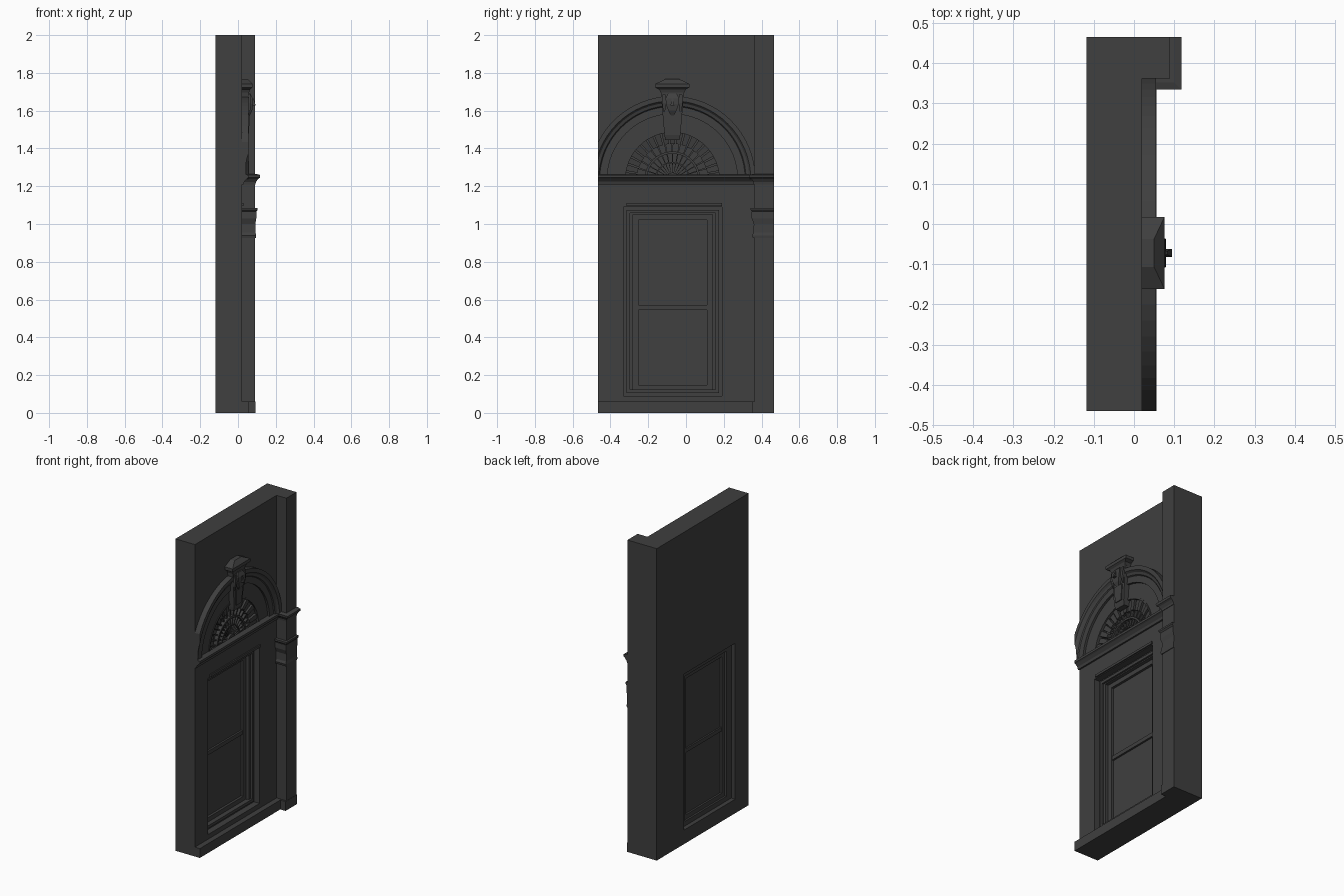
import bpy, bmesh, math
from mathutils import Vector

cube = bpy.data.objects.get("Cube")
if cube:
    bpy.data.objects.remove(cube, do_unlink=True)

stone = bpy.data.materials.new("dark grey stone")
stone.use_nodes = True
stone.diffuse_color = (0.05, 0.05, 0.05, 1)
stone.node_tree.nodes["Principled BSDF"].inputs["Base Color"].default_value = stone.diffuse_color

CY, CZ = -0.072, 1.237      # centre of the arch
WALL = 0.02                 # front plane of the wall
END = 0.465                 # half width of the wall


def finish(name, bm):
    bmesh.ops.recalc_face_normals(bm, faces=bm.faces[:])
    mesh = bpy.data.meshes.new(name)
    bm.to_mesh(mesh)
    bm.free()
    mesh.materials.append(stone)
    ob = bpy.data.objects.new(name, mesh)
    bpy.context.collection.objects.link(ob)
    return ob


def loft(name, rings):
    """Skin a list of equal closed rings and cap both ends."""
    bm = bmesh.new()
    loops = [[bm.verts.new(p) for p in ring] for ring in rings]
    n = len(loops[0])
    for a, b in zip(loops, loops[1:]):
        for i in range(n):
            j = (i + 1) % n
            bm.faces.new((a[i], a[j], b[j], b[i]))
    bm.faces.new(loops[0])
    bm.faces.new(loops[-1])
    return finish(name, bm)


def stack(name, levels):
    """Stack of rectangles: each level is z, x0, x1, y0, y1."""
    return loft(name, [[(a, c, z), (b, c, z), (b, d, z), (a, d, z)]
                       for z, a, b, c, d in levels])


def box(name, x0, x1, y0, y1, z0, z1):
    return stack(name, [(z0, x0, x1, y0, y1), (z1, x0, x1, y0, y1)])


def extrude_y(name, profile, y0, y1):
    return loft(name, [[(x, y, z) for x, z in profile] for y in (y0, y1)])


def sweep(name, profile, a0, a1, n):
    """Turn an (r, x) profile about the arch centre."""
    rings = []
    for i in range(n + 1):
        a = a0 + (a1 - a0) * i / n
        rings.append([(x, CY + r * math.cos(a), CZ + r * math.sin(a)) for r, x in profile])
    return loft(name, rings)


def bar(r0, r1, x0, x1):
    return [(r0, x0), (r1, x0), (r1, x1), (r0, x1)]


def cut(target, cutter):
    mod = target.modifiers.new("cut", "BOOLEAN")
    mod.object = cutter
    mod.operation = "DIFFERENCE"
    mod.solver = "EXACT"
    cutter.hide_render = True
    cutter.hide_viewport = True
    cutter.display_type = "WIRE"


# Wall with window opening, rear opening and lunette recess
wall = box("wall", -0.118, WALL, -END, END, 0, 2)
cut(wall, box("front_opening_cutter", -0.02, 0.1, -0.33, 0.19, 0.09, 1.09))
cut(wall, box("window_cutter", -0.2, 0.1, -0.28, 0.14, 0.12, 1.05))
cut(wall, box("rear_opening_cutter", -0.2, -0.09, -0.33, 0.19, 0.09, 1.09))
lunette = []
for i in range(25):
    a = math.pi * i / 24
    lunette.append((CY + 0.255 * math.cos(a), CZ + 0.255 * math.sin(a)))
cut(wall, loft("lunette_cutter", [[(x, y, z) for y, z in lunette] for x in (-0.02, 0.1)]))


# Window: architrave beads, sash frame, panes and meeting rail
def frame(name, x0, x1, y0, y1, z0, z1, w):
    box(name + "_left", x0, x1, y1 - w, y1, z0, z1)
    box(name + "_right", x0, x1, y0, y0 + w, z0, z1)
    box(name + "_top", x0, x1, y0 + w, y1 - w, z1 - w, z1)
    box(name + "_bottom", x0, x1, y0 + w, y1 - w, z0, z0 + w)


frame("window_bead", -0.03, -0.008, -0.315, 0.175, 0.105, 1.075, 0.018)
frame("sash_frame", -0.078, -0.042, -0.28, 0.14, 0.12, 1.05, 0.028)
box("window_pane", -0.066, -0.058, -0.255, 0.115, 0.145, 1.025)
box("meeting_rail", -0.076, -0.046, -0.255, 0.115, 0.545, 0.57)
box("window_drip", 0.01, 0.028, -0.315, 0.19, 1.095, 1.11)

# Plinth and side pier
box("wall_plinth", WALL, 0.055, -END, 0.36, 0, 0.06)
box("pier", WALL, 0.09, 0.362, END, 0, 2)
box("pier_plinth", WALL, 0.092, 0.35, END, 0, 0.06)

# Cornice along the wall and its return on the pier
extrude_y("wall_cornice",
          [(WALL, 1.21), (0.03, 1.21), (0.034, 1.225), (0.048, 1.24),
           (0.056, 1.245), (0.056, 1.26), (WALL, 1.263)], -END, 0.363)
stack("pier_cornice", [(z, WALL, 0.09 + d, 0.362 - d, END) for z, d in
                       ((1.21, 0.003), (1.222, 0.005), (1.238, 0.016),
                        (1.245, 0.026), (1.26, 0.028), (1.264, 0.01))])

# Pier capital: thin necking over a curved block
stack("capital_block", [(z, WALL, 0.09 + d * 0.5, 0.362 - d, END) for z, d in
                        ((0.925, 0.008), (0.94, 0.012), (0.955, 0.005), (1.0, 0.003),
                         (1.03, 0.014), (1.065, 0.014))])
stack("capital_cap", [(1.065, WALL, 0.097, 0.352, END), (1.075, WALL, 0.104, 0.342, END),
                      (1.086, WALL, 0.104, 0.342, END)])

# Arch moulding, trimmed at the wall edge
arch = sweep("arch_moulding",
             [(0.345, 0.01), (0.345, 0.034), (0.385, 0.034), (0.39, 0.04), (0.405, 0.044),
              (0.415, 0.055), (0.44, 0.055), (0.44, 0.01)], 0, math.pi, 32)
bm = bmesh.new()
bm.from_mesh(arch.data)
for edge, direction in ((-END, -1), (0.37, 1)):
    res = bmesh.ops.bisect_plane(bm, geom=bm.verts[:] + bm.edges[:] + bm.faces[:],
                                 plane_co=Vector((0, edge, 0)),
                                 plane_no=Vector((0, direction, 0)), clear_outer=True)
    rim = [e for e in res["geom_cut"] if isinstance(e, bmesh.types.BMEdge)]
    bmesh.ops.holes_fill(bm, edges=rim, sides=0)
bm.to_mesh(arch.data)
bm.free()

# Fan ornament: ring of blocks, rims and radiating ribs
BLOCKS = 19
for i in range(BLOCKS):
    a = math.pi * i / BLOCKS
    step = math.pi / BLOCKS
    height = 0.016 if i % 2 else 0.008
    sweep("fan_block", [(0.188, -0.02), (0.245, -0.02), (0.25, height), (0.188, height - 0.01)],
          a + step * 0.1, a + step * 0.9, 1)
sweep("fan_outer_rim", bar(0.248, 0.257, -0.02, 0.024), 0, math.pi, 24)
sweep("fan_middle_rim", bar(0.135, 0.147, -0.02, 0.004), 0, math.pi, 24)
sweep("fan_inner_rim", bar(0.085, 0.092, -0.02, 0.0), 0, math.pi, 20)
sweep("fan_hub", bar(0.005, 0.035, -0.02, 0.008), 0, math.pi, 12)
RIBS = 15
for i in range(RIBS):
    a = math.pi * (i + 0.5) / RIBS
    sweep("fan_rib", bar(0.03, 0.188, -0.02, -0.004), a - 0.025, a + 0.025, 1)

# Keystone: tapered shaft, raised panel and gabled cap
stack("keystone", [(z, 0.01, x, CY - w, CY + w) for z, x, w in
                   ((1.445, 0.045, 0.038), (1.47, 0.052, 0.042), (1.70, 0.058, 0.062))])
stack("keystone_panel", [(z, 0.03, x, CY - w, CY + w) for z, x, w in
                         ((1.48, 0.058, 0.026), (1.58, 0.062, 0.034))])
stack("keystone_cap", [(z, 0.015, x, CY - w, CY + w) for z, x, w in
                       ((1.695, 0.058, 0.062), (1.712, 0.064, 0.07), (1.722, 0.076, 0.09),
                        (1.742, 0.076, 0.09), (1.768, 0.05, 0.035))])

# Carved mask on the keystone
stack("mask_head", [(z, 0.04, x, CY - w, CY + w) for z, x, w in
                    ((1.575, 0.062, 0.008), (1.6, 0.075, 0.022), (1.635, 0.08, 0.034),
                     (1.665, 0.078, 0.036), (1.69, 0.066, 0.024))])
stack("mask_nose", [(1.628, 0.07, 0.094, CY - 0.01, CY + 0.01),
                    (1.665, 0.07, 0.082, CY - 0.004, CY + 0.004)])
for side in (-1, 1):
    y = CY + side * 0.044
    stack("mask_lock", [(1.585, 0.05, 0.062, y - 0.004, y + 0.004),
                        (1.64, 0.05, 0.07, y - 0.01, y + 0.01),
                        (1.685, 0.05, 0.066, y - 0.008, y + 0.008)])
